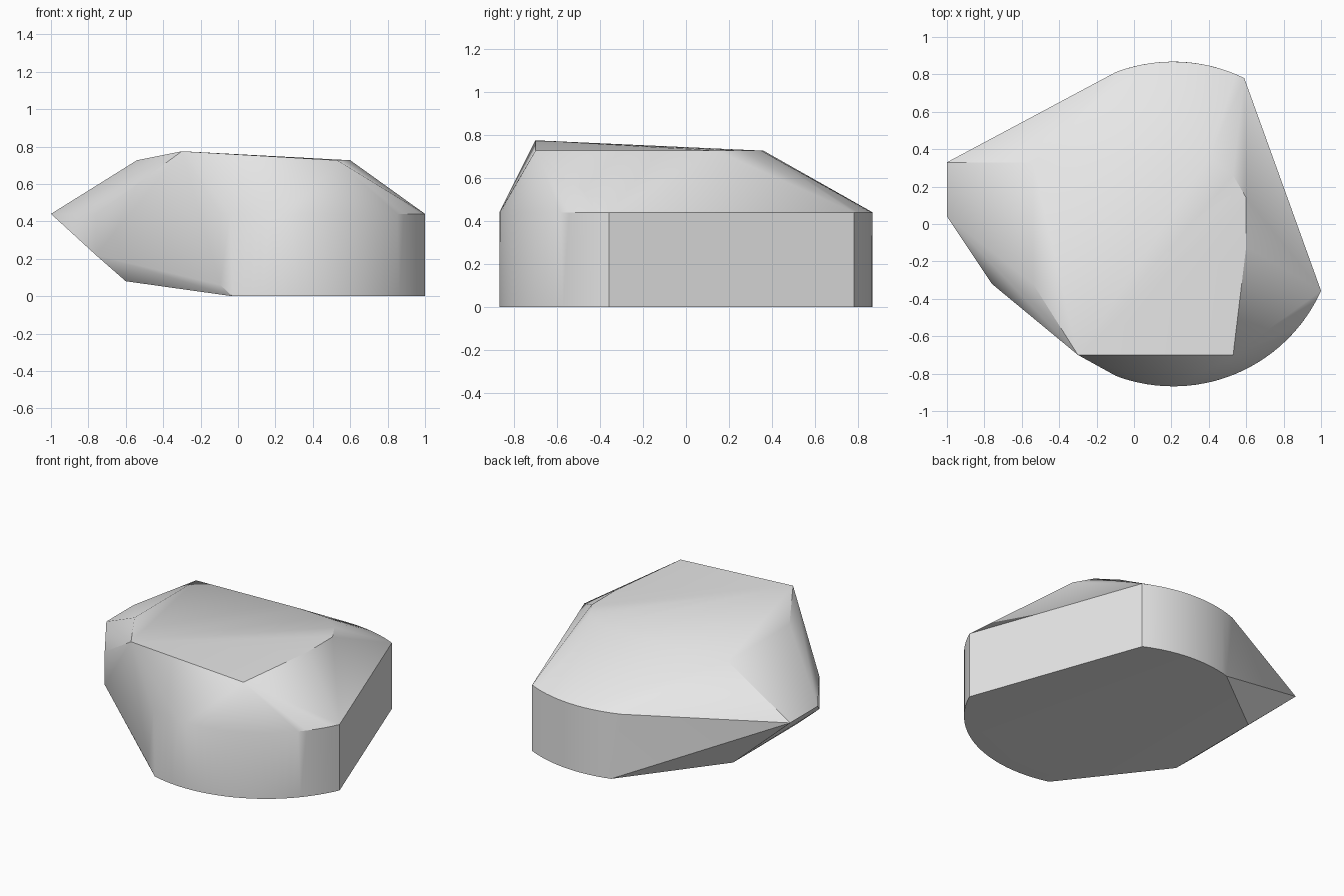
import bpy
import bmesh
from math import radians, cos, sin

cube = bpy.data.objects.get("Cube")
if cube:
    bpy.data.objects.remove(cube, do_unlink=True)

RADIUS = 0.868
CENTRE_X = 0.209
RIM = 0.44
TOP = 0.727


def arc(start, end, z, steps):
    """Points along the round side wall, angles in degrees."""
    points = []
    for i in range(steps + 1):
        a = radians(start + (end - start) * i / steps)
        points.append((CENTRE_X + RADIUS * cos(a), RADIUS * sin(a), z))
    return points


# Round walls at the front and back, with a flat cut between them
corners = arc(-110.5, -24.3, RIM, 24) + arc(64, 110.5, RIM, 14)
corners += arc(-106, -24.3, 0, 24) + arc(64, 106, 0, 14)
corners += arc(-110.5, -110.5, 0.06, 1)

# Pointed side with its undercut
corners += [(-1, 0.33, RIM), (-1, 0.04, RIM)]
corners += [(-0.76, -0.32, RIM), (-0.76, -0.32, 0.22)]
corners += [(-0.6, 0.36, 0.08), (-0.6, -0.32, 0.08)]

# Gently sloping top
corners += [(-0.3, -0.7, 0.775), (0.53, -0.7, TOP)]
corners += [(-0.54, 0.33, TOP), (-0.54, -0.32, TOP)]
corners += [(0.6, -0.12, TOP), (0.6, 0.14, TOP), (0.53, 0.26, TOP),
            (0.4, 0.35, TOP), (0.2, 0.36, TOP)]

# Faceted body wrapped around the corners
bm = bmesh.new()
for co in corners:
    bm.verts.new(co)
bmesh.ops.remove_doubles(bm, verts=bm.verts, dist=0.0005)
bmesh.ops.convex_hull(bm, input=bm.verts)
loose = [v for v in bm.verts if not v.link_faces]
bmesh.ops.delete(bm, geom=loose, context="VERTS")
bmesh.ops.dissolve_limit(bm, angle_limit=radians(0.5),
                         verts=bm.verts, edges=bm.edges)
bmesh.ops.recalc_face_normals(bm, faces=bm.faces)
mesh = bpy.data.meshes.new("stone_body")
bm.to_mesh(mesh)
bm.free()
body = bpy.data.objects.new("stone_body", mesh)
bpy.context.collection.objects.link(body)

# Plain pale grey
grey = bpy.data.materials.new("pale_grey")
grey.use_nodes = True
colour = (0.8, 0.8, 0.8, 1)
grey.diffuse_color = colour
for node in grey.node_tree.nodes:
    if node.type == "BSDF_PRINCIPLED":
        node.inputs["Base Color"].default_value = colour
mesh.materials.append(grey)

# Soft shading across shallow angles
bpy.ops.object.select_all(action="DESELECT")
body.select_set(True)
bpy.context.view_layer.objects.active = body
bpy.ops.object.shade_smooth_by_angle(angle=radians(30))
